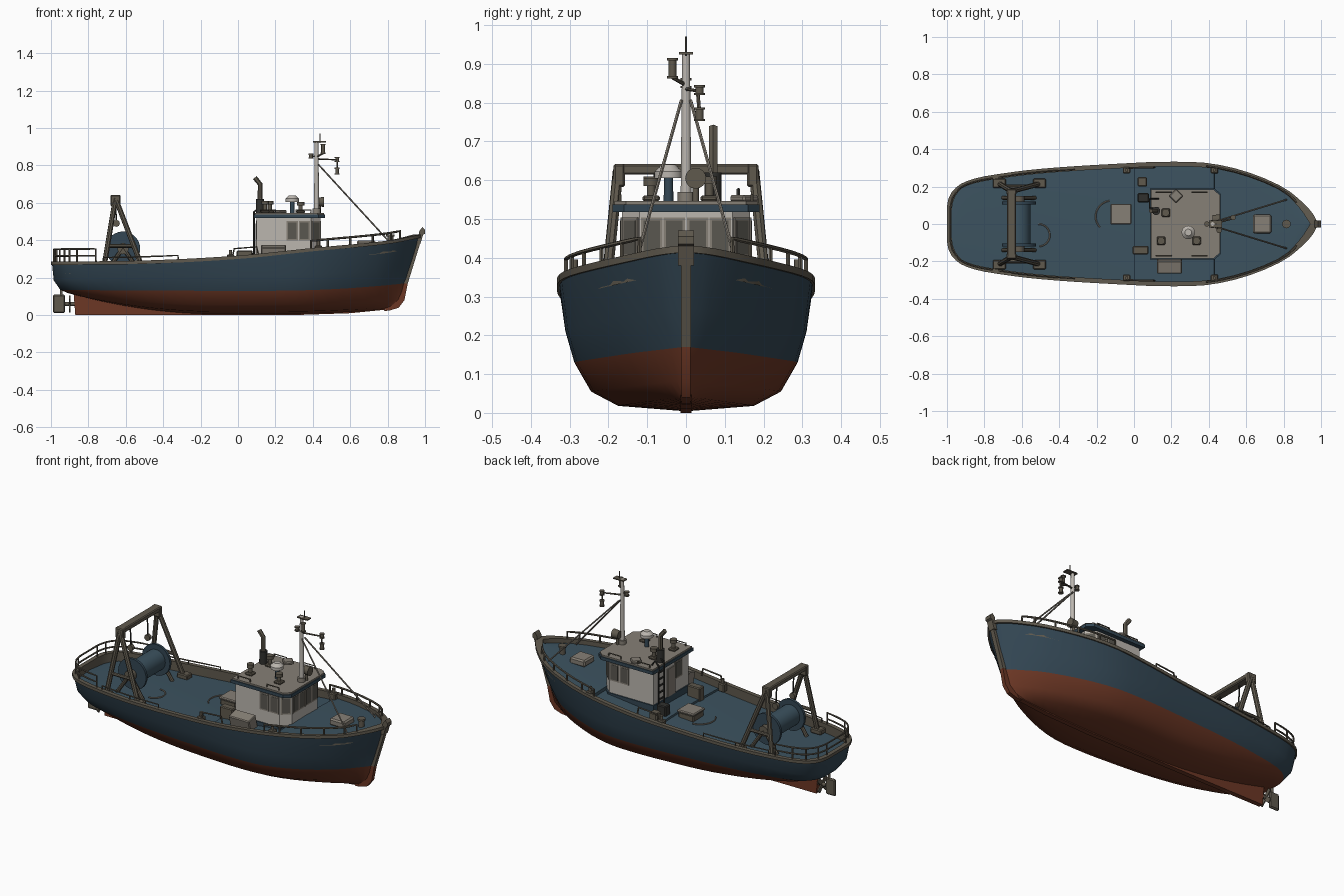
import bpy, bmesh, math
from mathutils import Vector, Matrix

if "Cube" in bpy.data.objects:
    bpy.data.objects.remove(bpy.data.objects["Cube"])

def mat(name, r, g, b):
    m = bpy.data.materials.new(name)
    m.diffuse_color = (r, g, b, 1)
    m.use_nodes = True
    m.node_tree.nodes["Principled BSDF"].inputs["Base Color"].default_value = m.diffuse_color
    return m

BLUE = mat("hull_blue", .033, .062, .088)
RED = mat("antifouling_red", .15, .038, .018)
DECK = mat("deck_blue", .045, .085, .115)
METAL = mat("weathered_metal", .115, .10, .075)
WHITE = mat("cabin_white", .50, .47, .43)
TAN = mat("roof_grey", .24, .215, .18)
GLASS = mat("window_glass", .10, .095, .08)
DARK = mat("dark_iron", .03, .03, .027)

def finish(name, bm, *mats):
    bmesh.ops.recalc_face_normals(bm, faces=bm.faces)
    me = bpy.data.meshes.new(name)
    bm.to_mesh(me); bm.free()
    for m in mats: me.materials.append(m)
    ob = bpy.data.objects.new(name, me)
    bpy.context.collection.objects.link(ob)
    return ob

def grid(name, rows, mats, rule=None, closed=False, ring=False):
    """Skin rows of points; ring closes each row, closed joins last row to first."""
    bm = bmesh.new()
    vs = [[bm.verts.new(p) for p in r] for r in rows]
    n, k = len(rows), len(rows[0])
    for i in range(n if closed else n - 1):
        for j in range(k if ring else k - 1):
            a, b = vs[i], vs[(i + 1) % n]
            f = bm.faces.new((a[j], a[(j + 1) % k], b[(j + 1) % k], b[j]))
            if rule: f.material_index = rule(j)
    return finish(name, bm, *mats), vs

def prism(name, poly, axis, lo, hi, m):
    """Extrude a 2D outline along y or z."""
    bm = bmesh.new()
    put = (lambda p, h: (p[0], h, p[1])) if axis == 'y' else (lambda p, h: (p[0], p[1], h))
    a = [bm.verts.new(put(p, lo)) for p in poly]
    b = [bm.verts.new(put(p, hi)) for p in poly]
    bm.faces.new(a); bm.faces.new(b)
    for i in range(len(a)):
        j = (i + 1) % len(a)
        bm.faces.new((a[i], a[j], b[j], b[i]))
    return finish(name, bm, m)

def box(name, c, s, m, rz=0, ry=0, rx=0, bev=.005):
    bm = bmesh.new()
    bmesh.ops.create_cube(bm, size=1, matrix=Matrix.Diagonal((*s, 1)))
    if bev and min(s) > 2.2 * bev:
        bmesh.ops.bevel(bm, geom=bm.edges[:], offset=bev, segments=1, affect='EDGES')
    R = Matrix.Rotation(rz, 4, 'Z') @ Matrix.Rotation(ry, 4, 'Y') @ Matrix.Rotation(rx, 4, 'X')
    bm.transform(Matrix.Translation(c) @ R)
    return finish(name, bm, m)

def cyl(name, p, q, r, m, r2=None, n=16):
    p, q = Vector(p), Vector(q)
    bm = bmesh.new()
    bmesh.ops.create_cone(bm, cap_ends=True, segments=n, radius1=r, radius2=r if r2 is None else r2,
                          depth=(q - p).length)
    bm.transform(Matrix.Translation((p + q) / 2) @ (q - p).to_track_quat('Z', 'Y').to_matrix().to_4x4())
    return finish(name, bm, m)

def tube(name, paths, r, m):
    cu = bpy.data.curves.new(name, 'CURVE')
    cu.dimensions, cu.bevel_depth, cu.bevel_resolution, cu.use_fill_caps = '3D', r, 1, True
    for path in paths:
        s = cu.splines.new('POLY')
        s.points.add(len(path) - 1)
        for pt, co in zip(s.points, path): pt.co = (*co, 1)
    cu.materials.append(m)
    ob = bpy.data.objects.new(name, cu)
    bpy.context.collection.objects.link(ob)

def interp(pts, x):
    """Smooth curve through (x, value) points."""
    x = min(max(x, pts[0][0]), pts[-1][0])
    i = max(k for k in range(len(pts) - 1) if pts[k][0] <= x)
    sl = lambda k: (pts[min(k + 1, len(pts) - 1)][1] - pts[max(k - 1, 0)][1]) / \
                   (pts[min(k + 1, len(pts) - 1)][0] - pts[max(k - 1, 0)][0])
    (x0, a), (x1, b) = pts[i], pts[i + 1]
    h = x1 - x0; t = (x - x0) / h
    return (a * (2*t**3 - 3*t*t + 1) + b * (3*t*t - 2*t**3)
            + h * sl(i) * (t**3 - 2*t*t + t) + h * sl(i + 1) * (t**3 - t*t))

# ---- hull: lofted levels from keel to sheer
PLAN = [(-.995, .09), (-.985, .14), (-.95, .19), (-.9, .222), (-.8, .25), (-.5, .29), (0, .322), (.2, .328),
        (.4, .32), (.6, .275), (.8, .19), (.9, .108), (.95, .05), (.97, .012)]
SHEER = [(-.995, .28), (-.5, .286), (0, .312), (.4, .353), (.8, .392), (.97, .425)]
plan = lambda x: interp(PLAN, x)
sheer = lambda x: interp(SHEER, x)
X0, X1 = -.995, .97
STERN = [(-.84, .10), (-.87, .107), (-.91, .118), (-.95, .135), (-.985, .185), (X0, .28)]
BOW = [(.80, .03), (.845, .045), (.875, .085), (.895, .17), (.925, .27), (X1, .425)]
MID = [(.012, .005), (.175, .018), (.245, .055), (.288, .13), (.311, .21), (.328, 0)]
POW = [.1, 1.9, 1.6, 1.35, 1.12, 1]
TS = [0, .004, .012, .023, .035, .05, .07, .1] + [.14 + .04 * i for i in range(20)] + [.93, .95, .965, .98, .99, 1]

def hull_pt(t, j):
    xs = X0 + t * (X1 - X0)
    x = STERN[j][0] + t * (BOW[j][0] - STERN[j][0])
    y = MID[j][0] * (plan(xs) / .328) ** POW[j]
    if j == 5: return x, y, sheer(xs)
    e = BOW[j][1] if xs > .2 else STERN[j][1]
    s = ((xs - .2) / .77) ** 2 if xs > .2 else max(0, (-.1 - xs) / .895) ** 2
    return x, y, MID[j][1] + s * (e - MID[j][1])

rows = []
for t in TS:
    half = [hull_pt(t, j) for j in range(6)]
    rows.append([(x, -y, z) for x, y, z in half[::-1]] + half)
grid("hull", rows, (BLUE, RED), lambda j: 1 if 2 <= j <= 8 else 0)
tr = rows[0]
grid("transom", [tr[:6], tr[:5:-1]], (BLUE, RED), lambda j: 1 if j >= 2 else 0)
prism("keel_skeg", [(-.87, 0), (.3, 0), (.6, .01), (.8, .03), (.82, .06), (.3, .04), (-.3, .04), (-.84, .13),
                    (-.88, .13)], 'y', -.014, .014, RED)
prism("stem_lower", [(.78, .022), (.81, .024), (.86, .04), (.89, .08), (.908, .17), (.88, .17), (.86, .09)],
      'y', -.012, .012, RED)
prism("stem_bar", [(.88, .17), (.908, .17), (.939, .27), (.985, .42), (.95, .42), (.91, .27)],
      'y', -.013, .013, METAL)
prism("stem_head", [(.955, .38), (.975, .38), (.99, .43), (1, .435), (1, .455), (.985, .47), (.97, .45)],
      'y', -.02, .02, METAL)

# ---- gunwale cap, bulwark and deck
def rim(x, side, inset, dz):
    ax = x + inset * max(0, 1 - (x - X0) / .08) - inset * 1.5 * max(0, (x - .8) / .17)
    return ax, side * max(plan(x) - inset, .003), sheer(x) + dz

XS = [X0 + t * (X1 - X0) for t in TS]
loop = [(x, 1) for x in XS] + [(x, -1) for x in XS[::-1]]
sect = [(-.005, -.012), (-.005, .006), (.02, .006), (.02, -.012)]
grid("gunwale", [[rim(x, s, i, dz) for i, dz in sect] for x, s in loop], (METAL,), closed=True, ring=True)
drop = lambda x: -.05 if x < 0 else (-.04 if x < .43 else -.022)
grid("bulwark_inside", [[rim(x, s, .016, 0), rim(x, s, .016, -.06)] for x, s in loop], (METAL,), closed=True)
DX = sorted(XS + [-.001, .001, .429, .431])
grid("deck", [[rim(x, s, .016, drop(x) + c) for s, c in ((1, 0),)] +
              [(rim(x, 1, .016, 0)[0], 0, sheer(x) + drop(x) + .008)] +
              [rim(x, -1, .016, drop(x))] for x in DX], (DECK,))

# ---- rails
def rail(name, xs, h, r, wrap=False, mids=()):
    paths = []
    runs = [[(x, 1) for x in xs[::-1]] + [(x, -1) for x in xs]] if wrap else [[(x, s) for x in xs] for s in (1, -1)]
    for run in runs:
        for hh in (h,) + tuple(mids):
            p = [rim(x, s, .012, hh) for x, s in run]
            paths.append([rim(*run[0], .012, 0)] + p + [rim(*run[-1], .012, 0)])
        paths += [[rim(x, s, .012, 0), rim(x, s, .012, h)] for x, s in run[2:-2:2]]
    tube(name, paths, r, m=DARK if wrap is None else METAL)

rail("stern_rail", [X0, -.99, -.98, -.96, -.93, -.9, -.86, -.82, -.76], .072, .005, True, (.036,))
rail("side_rail", [-.72, -.62, -.52, -.42, -.32], .026, .004)
rail("bow_rail", [.39, .43, .48, .54, .6, .66, .72, .77, .82, .85, .875], .045, .006)

# ---- wheelhouse
plan_w = [(.10, -.165), (.39, -.165), (.44, -.12), (.44, .12), (.39, .165), (.10, .165)]
prism("wheelhouse", plan_w, 'z', .27, .525, WHITE)
prism("cabin_base_trim", [(x + (.006 if x > .2 else -.006), y * 1.04) for x, y in plan_w], 'z', .27, .325, BLUE)
plan_r = [(.085, -.19), (.43, -.19), (.465, -.16), (.465, .16), (.43, .19), (.085, .19)]
prism("roof_edge", plan_r, 'z', .518, .537, BLUE)
prism("roof_top", [(.275 + (x - .275) * .97, y * .97) for x, y in plan_r], 'z', .53, .546, TAN)

def window(c, w, rz):
    box("window_frame", c, (.007, w + .014, .104), TAN, rz=rz, bev=0)
    box("window_glass", c, (.0095, w, .088), GLASS, rz=rz, bev=0)

for s in (1, -1):
    for y in (.03, .088): window((.44, s * y, .452), .042, 0)
    window((.415, s * .1425, .452), .044, s * math.atan2(.05, .045))
    for x in (.355, .29): window((x, s * .165, .452), .046, math.pi / 2)
window((.10, -.07, .455), .06, 0)
box("cabin_door", (.098, 0, .395), (.008, .07, .19), TAN, bev=0)
# ladder on the back wall
tube("ladder", [[(.085, y, .27), (.085, y, .55), (.11, y, .575), (.13, y, .545)] for y in (.085, .135)] +
     [[(.085, .085, z), (.085, .135, z)] for z in (.31, .35, .39, .43, .47, .51)], .005, DARK)

# ---- roof gear
tube("exhaust_pipe", [[(.118, .07, .54), (.118, .07, .70), (.09, .07, .735)]], .013, METAL)
cyl("exhaust_muffler", (.118, .07, .54), (.118, .07, .62), .022, DARK)
cyl("radar_post", (.29, -.045, .54), (.29, -.045, .61), .013, BLUE, r2=.011)
cyl("radar_base", (.29, -.045, .605), (.29, -.045, .622), .036, WHITE)
cyl("radar_dome", (.29, -.045, .622), (.29, -.045, .64), .036, WHITE, r2=.018)
box("roof_hatch", (.225, .15, .553), (.055, .055, .018), TAN, rz=.78)
for x, y, h in ((.145, -.09, .05), (.335, -.09, .045), (.17, .06, .05)):
    box("vent_base", (x, y, .553), (.045, .045, .016), METAL)
    cyl("vent_stem", (x, y, .55), (x, y, .55 + h), .011, METAL)
    cyl("vent_cap", (x, y, .54 + h), (x, y, .56 + h), .02, METAL)
tube("roof_handrails", [[(a, s * .17, .545), (a, s * .17, .562), (a + .08, s * .17, .562), (a + .08, s * .17, .545)]
                        for s in (1, -1) for a in (.12, .31)], .004, METAL)
cyl("searchlight_post", (.435, .025, .54), (.435, .025, .60), .008, METAL)
cyl("searchlight", (.42, .025, .605), (.46, .025, .605), .022, METAL, r2=.027)

# ---- mast, lamps and stays
cyl("mast", (.42, 0, .54), (.42, 0, .93), .014, WHITE, r2=.010)
cyl("mast_foot", (.42, 0, .54), (.42, 0, .57), .022, TAN)
cyl("mast_antenna", (.438, 0, .92), (.438, 0, .97), .003, METAL, n=8)
box("mast_crossbar", (.435, 0, .927), (.07, .035, .006), METAL, bev=0)
tube("lamp_arms", [[(.42, 0, .835), (.53, .03, .83), (.53, .035, .77)], [(.42, 0, .845), (.455, -.035, .865)],
                   [(.42, 0, .85), (.39, 0, .85)]], .005, METAL)
for x, y, a, b in ((.455, -.035, .865, .912), (.53, .035, .755, .785), (.53, .035, .822, .842), (.39, 0, .84, .86)):
    cyl("mast_lamp", (x, y, a), (x, y, b), .010, METAL)
    for z in (a, b): cyl("lamp_rim", (x, y, z - .003), (x, y, z + .003), .014, METAL)
tube("mast_stays", [[(.43, s * .012, .805), (.815, s * .13, .385)] for s in (1, -1)], .0045, TAN)

# ---- stern gantry and net drum
for s in (1, -1):
    for xb in (-.72, -.505):
        cyl("gantry_leg", (-.655, s * .175, .625), (xb, s * .215, .235), .014, METAL, n=8)
        box("gantry_foot", (xb, s * .217, .25), (.07, .05, .03), METAL)
    cyl("gantry_brace", (-.70, s * .20, .37), (-.565, s * .20, .37), .010, METAL, n=8)
    box("gantry_corner", (-.655, s * .172, .612), (.055, .03, .06), METAL)
    cyl("drum_flange", (-.615, s * .105, .355), (-.615, s * .12, .355), .092, BLUE, n=28)
    cyl("drum_flange_hub", (-.615, s * .12, .355), (-.615, s * .15, .355), .03, METAL)
    for xb in (-.70, -.53):
        cyl("drum_stand", (-.615, s * .14, .36), (xb, s * .14, .235), .011, METAL, n=8)
    tube("gantry_chain", [[(-.655, s * .08, .62), (-.65, s * .08, .50)]], .004, DARK)
    cyl("gantry_block", (-.65, s * .08 - .01, .49), (-.65, s * .08 + .01, .49), .018, METAL)
box("gantry_beam", (-.655, 0, .628), (.05, .36, .028), METAL)
cyl("net_drum", (-.615, -.11, .355), (-.615, .11, .355), .062, DECK, n=24)

# ---- deck fittings
box("aft_hatch_coaming", (-.07, .053, .275), (.10, .10, .04), METAL)
box("aft_hatch_lid", (-.07, .053, .30), (.112, .11, .016), TAN)
box("fore_hatch", (.685, 0, .38), (.10, .10, .04), TAN, bev=.008)
box("side_locker", (.19, -.222, .325), (.135, .07, .09), TAN, rx=.25)
box("winch_box", (.035, -.14, .30), (.085, .045, .09), METAL)
box("deck_box", (.045, .225, .295), (.05, .05, .06), METAL)
box("rope_bin", (.05, .14, .30), (.06, .05, .07), DARK)
cyl("bow_bollard", (.815, 0, .36), (.815, 0, .425), .016, METAL)
cyl("bow_bollard_cap", (.815, 0, .42), (.815, 0, .43), .023, METAL)
for s in (1, -1):
    for x in (-.04, .43):
        z = sheer(x)
        box("cleat_base", (x, s * .288, z - .01), (.04, .035, .05), METAL)
        cyl("cleat_post", (x, s * .288, z), (x, s * .288, z + .04), .009, METAL)
tube("boarding_rail", [[(-.03, s * .30, .31), (-.02, s * .30, .355), (.1, s * .303, .365), (.11, s * .303, .32)]
                       for s in (1, -1)], .005, METAL)
arc = lambda cx, cy, r, a, b, z: [(cx + r * math.cos(a + (b - a) * i / 12), cy + r * math.sin(a + (b - a) * i / 12), z)
                                  for i in range(13)]
tube("loose_rope", [arc(-.12, .04, .085, 1.7, 3.9, .262), arc(-.51, -.06, .06, -1.5, 1.6, .247)], .004, TAN)

# ---- rudder and propeller
box("rudder", (-.957, 0, .06), (.065, .018, .10), METAL, bev=.007)
cyl("rudder_stock", (-.945, 0, .10), (-.945, 0, .16), .008, METAL)
cyl("propeller_shaft", (-.925, 0, .06), (-.85, 0, .06), .011, METAL)
for k in range(4):
    a = math.pi / 4 + k * math.pi / 2
    box("propeller_blade", (-.9, -math.sin(a) * .028, .06 + math.cos(a) * .028), (.007, .026, .045), METAL, rx=a, bev=0)

# ---- turn tubes into meshes and smooth rounded parts
bpy.ops.object.select_all(action='SELECT')
bpy.context.view_layer.objects.active = bpy.data.objects["hull"]
bpy.ops.object.convert(target='MESH')
bpy.ops.object.select_all(action='SELECT')
bpy.ops.object.shade_smooth_by_angle(angle=.6)
